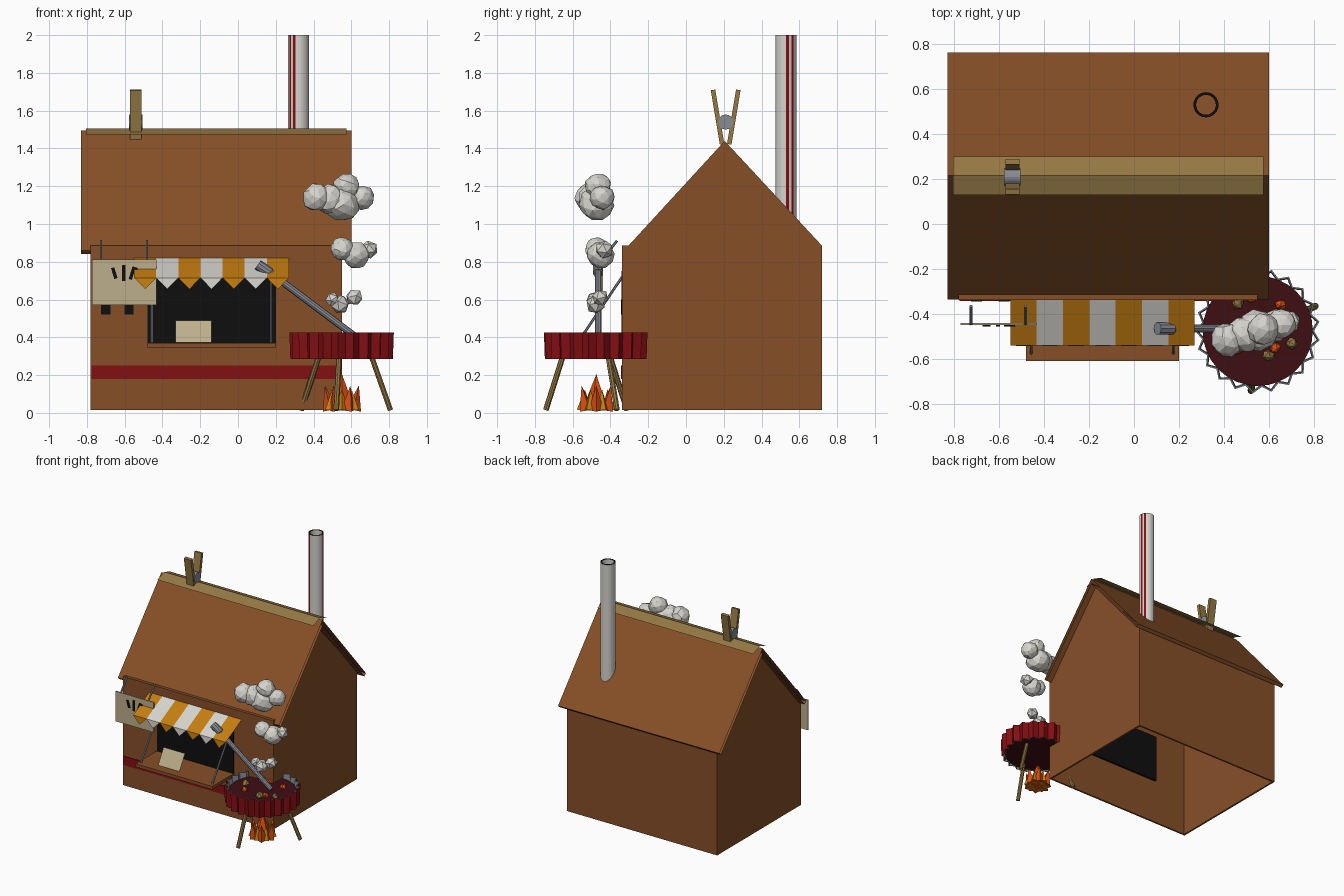
import bpy, bmesh, math, random
from mathutils import Vector, Matrix

if "Cube" in bpy.data.objects:
    bpy.data.objects.remove(bpy.data.objects["Cube"])

random.seed(4)


def mat(name, r, g, b):
    lin = [((c / 255 + 0.055) / 1.055) ** 2.4 if c > 10 else c / 255 / 12.92 for c in (r, g, b)]
    m = bpy.data.materials.new(name)
    m.diffuse_color = (*lin, 1)
    m.use_nodes = True
    m.node_tree.nodes["Principled BSDF"].inputs["Base Color"].default_value = m.diffuse_color
    return m


BROWN = mat("brown", 134, 79, 39)
RED = mat("red", 132, 14, 18)
DARK_RED = mat("dark red", 62, 14, 19)
OCHRE = mat("ochre", 198, 126, 16)
WHITE = mat("off white", 214, 212, 206)
TAN = mat("tan wood", 150, 121, 68)
CREAM = mat("cream", 190, 175, 140)
GREY = mat("grey metal", 136, 139, 148)
BLACK = mat("black", 14, 14, 14)
ORANGE = mat("orange", 216, 78, 16)


def finish(name, bm, *mats):
    me = bpy.data.meshes.new(name)
    bm.to_mesh(me)
    bm.free()
    ob = bpy.data.objects.new(name, me)
    bpy.context.collection.objects.link(ob)
    for m in mats:
        me.materials.append(m)
    return ob


def box(name, x, y, z, m, rot=None):
    """Box from (min, max) ranges, optionally turned about its centre."""
    bm = bmesh.new()
    c = Vector([sum(r) / 2 for r in (x, y, z)])
    s = [r[1] - r[0] for r in (x, y, z)]
    M = Matrix.Translation(c) @ (rot or Matrix()) @ Matrix.Diagonal((*s, 1))
    bmesh.ops.create_cube(bm, size=1, matrix=M)
    return finish(name, bm, m)


def rod(name, a, b, r, m, sides=8, r2=None):
    """Cylinder or cone between two points."""
    a, b = Vector(a), Vector(b)
    d = b - a
    bm = bmesh.new()
    M = Matrix.Translation((a + b) / 2) @ d.to_track_quat('Z', 'Y').to_matrix().to_4x4()
    bmesh.ops.create_cone(bm, cap_ends=True, segments=sides, radius1=r,
                          radius2=r if r2 is None else r2, depth=d.length, matrix=M)
    return finish(name, bm, m)


def sheet(name, pts, x0, x1, m, closed=False, caps=False):
    """Sweep a (y, z) profile along x."""
    bm = bmesh.new()
    A = [bm.verts.new((x0, *p)) for p in pts]
    B = [bm.verts.new((x1, *p)) for p in pts]
    n = len(pts)
    for i in range(n if closed else n - 1):
        j = (i + 1) % n
        bm.faces.new((A[i], A[j], B[j], B[i]))
    if caps:
        bm.faces.new(A)
        bm.faces.new(B)
        bmesh.ops.recalc_face_normals(bm, faces=bm.faces)
    return finish(name, bm, m)


# House shell, open underneath
house = sheet("house_walls", [(.72, .015), (.72, .885), (.205, 1.44), (-.305, .885),
                              (-.338, .885), (-.338, .015)], -.78, .55, BROWN, caps=True)
sol = house.modifiers.new("thickness", 'SOLIDIFY')
sol.thickness, sol.offset = .02, -1

# Roof skin with open ends, and ridge cap
sheet("roof", [(.215, 1.452), (.742, .842), (.762, .86), (.215, 1.494),
               (-.335, .86), (-.315, .842)], -.83, .60, BROWN, closed=True)
sheet("ridge_cap", [(.30, 1.473), (.215, 1.505), (.13, 1.473)], -.805, .575, TAN)

# Clothes peg on the ridge
for s in (-1, 1):
    box("peg_arm", (-.572, -.51), (.21 + s * .043 - .012, .21 + s * .043 + .012), (1.42, 1.712),
        TAN, Matrix.Rotation(-s * .165, 4, 'X'))
rod("peg_spring", (-.577, .21, 1.54), (-.505, .21, 1.54), .04, GREY, 14)

# Striped straw chimney with a black rim
bm = bmesh.new()
N, rings = 24, []
for r, z in ((.056, 1.03), (.056, 2.0), (.044, 2.0), (.044, 1.03)):
    rings.append([bm.verts.new((.32 + r * math.cos(math.tau * i / N),
                                .53 + r * math.sin(math.tau * i / N), z)) for i in range(N)])
for k in range(3):
    for i in range(N):
        j = (i + 1) % N
        f = bm.faces.new((rings[k][i], rings[k][j], rings[k + 1][j], rings[k + 1][i]))
        f.material_index = (1 if i in (0, 2, 14, 16) else 0) if k == 0 else (2 if k == 1 else 0)
finish("chimney", bm, WHITE, RED, BLACK)

# Front wall details: stripe, serving window, counter and its stays
box("wall_stripe", (-.775, .53), (-.343, -.336), (.18, .25), RED)
box("window", (-.48, .2), (-.342, -.31), (.37, .75), BLACK)
box("counter", (-.48, .2), (-.61, -.335), (.345, .37), BROWN)
for x in (-.457, .175):
    rod("counter_stay", (x, -.575, .37), (x, -.338, .72), .007, GREY, 6)
sheet("menu_card", [(-.47, .49), (-.54, .372)], -.33, -.14, CREAM)

# Striped awning with pointed flaps
bm = bmesh.new()
w = .82 / 7
for i in range(7):
    a, b = -.55 + i * w, -.55 + (i + 1) * w
    v = [bm.verts.new(p) for p in ((a, -.338, .82), (a, -.54, .715), (b, -.54, .715), (b, -.338, .82),
                                   ((a + b) / 2, -.543, .655))]
    for f in (bm.faces.new(v[:4]), bm.faces.new((v[1], v[4], v[2]))):
        f.material_index = i % 2
finish("awning", bm, OCHRE, WHITE)

# Hanging sign board with bar marks and hangers
box("sign_board", (-.772, -.432), (-.45, -.44), (.572, .812), CREAM)
for x, t, h in ((-.655, .3, .06), (-.605, 0, .085), (-.56, -.3, .07), (-.535, .2, .06)):
    box("sign_mark", (x - .009, x + .009), (-.455, -.449), (.74 - h / 2, .74 + h / 2), BLACK,
        Matrix.Rotation(-t, 4, 'Y'))
for x in (-.725, -.482):
    rod("sign_hanger", (x, -.445, .81), (x, -.365, .912), .007, GREY, 6)
for x in (-.70, -.578):
    box("wall_bracket", (x - .024, x + .024), (-.345, -.336), (.522, .60), BLACK)

# Crimped cap used as a grill pan
CX, CY = .55, -.475
bm = bmesh.new()
T = 42
lo, hi = [], []
for i in range(T):
    a = math.tau * i / T
    r = .278 if i % 2 else .250
    c, s = math.cos(a), math.sin(a)
    lo.append(bm.verts.new((CX + (r - .005) * c, CY + (r - .005) * s, .285)))
    hi.append(bm.verts.new((CX + r * c, CY + r * s, .425)))
for i in range(T):
    j = (i + 1) % T
    bm.faces.new((lo[i], lo[j], hi[j], hi[i]))
pan = finish("pan_wall", bm, RED, GREY)
sol = pan.modifiers.new("thickness", 'SOLIDIFY')
sol.thickness, sol.offset = .008, -1
sol.material_offset = sol.material_offset_rim = 1
rod("pan_floor", (CX, CY, .29), (CX, CY, .385), .245, DARK_RED, 32)

# Pan legs
for a, b in (((.535, -.655, .29), (.52, -.742, .015)), ((.71, -.41, .29), (.807, -.365, .015)),
             ((.425, -.40, .29), (.335, -.312, .015))):
    rod("pan_leg", a, b, .015, TAN, 8)


def lump(name, p, r, m, sub=1, jitter=.0):
    bm = bmesh.new()
    rot = Matrix.Rotation(random.uniform(0, 6), 4, Vector((random.random(), random.random(), 1)))
    bmesh.ops.create_icosphere(bm, subdivisions=sub, radius=r, matrix=Matrix.Translation(p) @ rot)
    for v in bm.verts:
        v.co += Vector([random.uniform(-jitter, jitter) for _ in range(3)])
    return finish(name, bm, m)


# Food and embers in the pan
for x, y in ((.46, -.35), (.60, -.585), (.70, -.53), (.40, -.47)):
    lump("food_chunk", (x, y, .395), .028, TAN, 1, .004)
for x, y in ((.45, -.56), (.63, -.55), (.52, -.33), (.65, -.36)):
    lump("ember", (x, y, .39), .026, ORANGE, 1, .004)

# Long handled ladle
rod("ladle_handle", (.14, -.465, .765), (.62, -.465, .405), .019, GREY, 10)
rod("ladle_knob", (.105, -.465, .785), (.17, -.465, .74), .028, GREY, 10)

# Fire: ring of leaning spikes around a tall one
rod("flame_core", (CX, CY, .015), (CX, CY, .205), .075, ORANGE, 5, 0)
for i in range(6):
    a = math.tau * i / 6
    c, s = math.cos(a), math.sin(a)
    rod("flame_outer", (CX + .062 * c, CY + .062 * s, .015),
        (CX + .09 * c, CY + .09 * s, .145), .04, ORANGE, 4, 0)
    a += math.pi / 6
    c, s = math.cos(a), math.sin(a)
    rod("flame_inner", (CX + .065 * c, CY + .065 * s, .015),
        (CX + .06 * c, CY + .06 * s, .125), .038, OCHRE, 4, 0)

# Smoke puffs rising over the pan
for x, z, r in ((.415, 1.14, .075), (.575, 1.20, .07), (.55, 1.105, .092), (.655, 1.14, .066), (.49, 1.13, .08),
                (.552, .87, .062), (.625, .835, .072), (.692, .865, .05),
                (.54, .575, .052), (.615, .612, .046), (.50, .60, .04)):
    lump("smoke_puff", (x, CY + (x - .55) * .3, z), r, WHITE, 1 if r < .06 else 2, r * .06)
